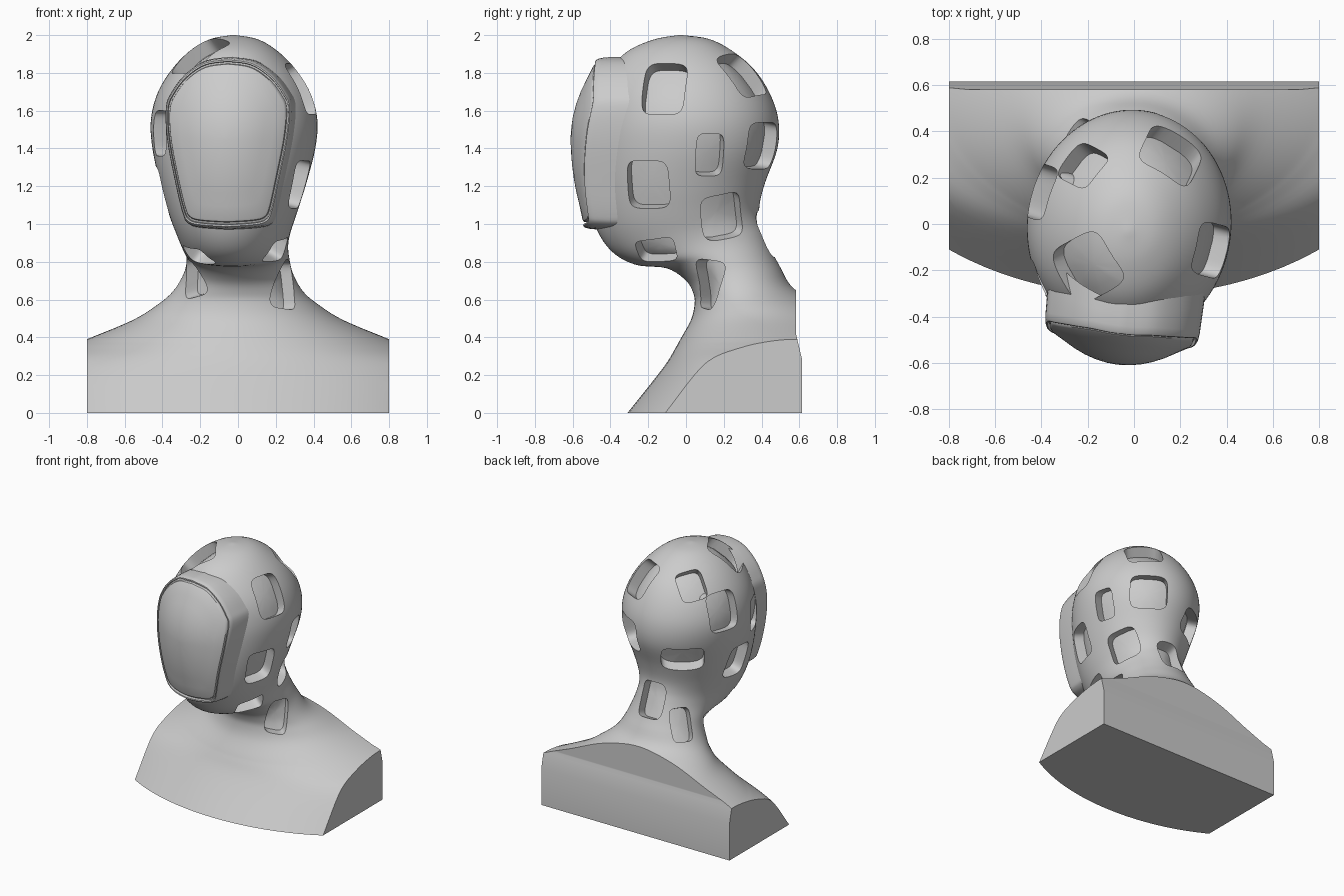
import bpy, bmesh
from math import sin, cos, pi, radians, copysign
from mathutils import Vector, Matrix
from mathutils.bvhtree import BVHTree

if "Cube" in bpy.data.objects:
    bpy.data.objects.remove(bpy.data.objects["Cube"])

YAW = -6.5  # the head is turned slightly to its right


def spline(keys, steps):
    """Catmull-Rom interpolation through a list of tuples."""
    out = []
    for i in range(len(keys) - 1):
        p0, p1 = keys[max(i - 1, 0)], keys[i]
        p2, p3 = keys[i + 1], keys[min(i + 2, len(keys) - 1)]
        for s in range(steps):
            t = s / steps
            out.append([b + .5 * t * (c - a + t * (2*a - 5*b + 4*c - d + t * (3*(b - c) + d - a)))
                        for a, b, c, d in zip(p0, p1, p2, p3)])
    out.append(list(keys[-1]))
    return out


def loft(bm, rings, cap_start=True, cap_end=True):
    """Bridge closed rings of points into a tube."""
    rows = [[bm.verts.new(p) for p in r] for r in rings]
    n = len(rows[0])
    for a, b in zip(rows, rows[1:]):
        for j in range(n):
            k = (j + 1) % n
            bm.faces.new((a[j], a[k], b[k], b[j]))
    if cap_start:
        bm.faces.new(rows[0][::-1])
    if cap_end:
        bm.faces.new(rows[-1])


def finish(bm, name):
    bmesh.ops.recalc_face_normals(bm, faces=bm.faces)
    me = bpy.data.meshes.new(name)
    bm.to_mesh(me)
    ob = bpy.data.objects.new(name, me)
    bpy.context.collection.objects.link(ob)
    return ob


def boolean(ob, cutter, op):
    cutter.hide_render = True
    m = ob.modifiers.new(op, 'BOOLEAN')
    m.operation, m.object, m.solver = op, cutter, 'EXACT'
    bpy.context.view_layer.objects.active = ob
    bpy.ops.object.modifier_apply(modifier=m.name)
    bpy.data.objects.remove(cutter, do_unlink=True)


def smooth(ob, angle):
    bpy.ops.object.select_all(action='DESELECT')
    ob.select_set(True)
    bpy.context.view_layer.objects.active = ob
    bpy.ops.object.shade_smooth_by_angle(angle=radians(angle))


# Bust: tilted elliptical rings (front y, front z, back y, back z, half width, turn)
KEYS = [
    (-.31, 0, 1.51, 0, 1.28, 0), (-.12, .24, 1.32, .24, 1.16, 0),
    (-.055, .345, 1.26, .345, .91, 0), (-.03, .39, 1.23, .39, .8, 0),
    (.025, .49, .97, .49, .56, 0), (.045, .57, .755, .57, .43, 0),
    (.04, .63, .575, .655, .345, 0), (0, .70, .5, .77, .29, .2),
    (-.1, .765, .455, .86, .272, .5), (-.27, .785, .42, .95, .275, .9),
    (-.4, .86, .395, 1.02, .295, 1), (-.485, 1.0, .39, 1.1, .335, 1),
    (-.52, 1.2, .42, 1.22, .385, 1), (-.52, 1.4, .485, 1.4, .43, 1),
    (-.5, 1.55, .49, 1.55, .44, 1), (-.47, 1.69, .445, 1.69, .405, 1),
    (-.41, 1.81, .36, 1.82, .33, 1), (-.31, 1.915, .24, 1.92, .23, 1),
    (-.17, 1.977, .12, 1.98, .125, 1), (-.04, 2, -.02, 2, .01, 1)]
rings = []
for fy, fz, ky, kz, a, turn in spline(KEYS, 5):
    rot = Matrix.Rotation(radians(YAW) * turn, 3, 'Z')
    ring = []
    for j in range(96):
        t = 2 * pi * j / 96
        c = cos(t)
        p = rot @ Vector((a * sin(t), (fy + ky) / 2 + c * (ky - fy) / 2, (fz + kz) / 2 + c * (kz - fz) / 2))
        ring.append(p + Vector((-.02 * turn, 0, 0)))
    rings.append(ring)
bm = bmesh.new()
loft(bm, rings)
bmesh.ops.recalc_face_normals(bm, faces=bm.faces)
surface = BVHTree.FromBMesh(bm)
bust = finish(bm, "bust")

# Trim the shoulders with flat sides and a flat back
bm = bmesh.new()
section = [(-1, -.5), (.615, -.5), (.615, .28), (.582, .42), (.577, 2.5), (-1, 2.5)]
loft(bm, [[(x, y, z) for y, z in section] for x in (-.8, .8)])
boolean(bust, finish(bm, "shoulder_trim"), 'INTERSECT')

# Rounded pockets: x, y, z near the surface, width, height, roll
POCKETS = [
    (.36, -.12, 1.73, .23, .30, 0), (.17, .31, 1.80, .26, .28, .15),
    (.40, .13, 1.36, .15, .23, 0), (.21, .42, 1.41, .27, .25, 0),
    (.36, -.21, 1.20, .23, .26, 0), (.30, .21, 1.03, .23, .24, .2),
    (.19, -.15, .87, .22, .14, .1), (.25, .12, .68, .15, .26, -.15),
    (-.19, -.18, 1.87, .27, .30, 0), (-.21, .24, 1.80, .19, .22, .2),
    (-.41, -.23, 1.48, .17, .24, 0), (-.38, .13, 1.62, .24, .28, 0),
    (-.24, .38, 1.29, .30, .20, 0), (-.36, -.05, 1.19, .22, .26, -.1),
    (0, .43, .95, .19, .26, 0), (-.23, .38, .80, .15, .24, 0),
    (-.19, -.2, .86, .22, .14, -.1), (-.22, .12, .72, .14, .20, .15)]
DEPTH, SIDES = .08, 40
bm = bmesh.new()
for x, y, z, w, h, roll in POCKETS:
    loc, n = surface.find_nearest(Vector((x, y, z)))[:2]
    right = Vector((0, 0, 1)).cross(n).normalized()
    up = n.cross(right)

    def project(s, t):
        u = s * w / 2 * copysign(abs(cos(t)) ** .42, cos(t))
        v = s * h / 2 * copysign(abs(sin(t)) ** .42, sin(t))
        p = loc + right * (u * cos(roll) - v * sin(roll)) + up * (u * sin(roll) + v * cos(roll))
        hit = surface.ray_cast(p + n * .12, -n, .35)[0]
        return hit or p

    angles = [2 * pi * (j + .5) / SIDES for j in range(SIDES)]
    floor = [[project(s, t) - n * DEPTH for t in angles] for s in (.1, .4, .7, 1)]
    top = [[project(s, t) + n * .04 for t in angles] for s in (1, .7, .4, .1)]
    loft(bm, floor + top)
boolean(bust, finish(bm, "pocket_cutters"), 'DIFFERENCE')
smooth(bust, 32)

# Face plate: shield outline, bulged surface, grooved rim and a skirt into the head
HALF = [(0, 1.88), (.13, 1.86), (.235, 1.79), (.305, 1.70), (.335, 1.62), (.325, 1.45),
        (.28, 1.22), (.243, 1.06), (.215, 1.005), (.15, .985), (0, .975)]
half = spline(HALF, 5)
outline = half + [[-u, z] for u, z in half[-2:0:-1]]
PROFILE = [(1.01, 0, 1), (1.01, 0, .5), (1.0, .012, 0), (.99, -.008, 0), (.975, -.014, 0), (.957, -.01, 0),
           (.95, .012, 0), (.93, .012, 0), (.922, -.004, 0), (.9, -.006, 0),
           (.75, 0, 0), (.6, 0, 0), (.45, 0, 0), (.3, 0, 0), (.15, 0, 0), (.02, 0, 0)]
turn = Matrix.Rotation(radians(YAW), 3, 'Z')
rings = []
for s, dy, skirt in PROFILE:
    ring = []
    for u0, z0 in outline:
        u, z = u0 * s, 1.45 + (z0 - 1.45) * s
        y = -.612 + (.85 if z > 1.45 else .38) * (z - 1.45) ** 2 + 1.3 * u * u
        y += dy + skirt * (.11 + 1.2 * u * u)
        ring.append(turn @ Vector((u, y, z)))
    rings.append(ring)
bm = bmesh.new()
loft(bm, rings, cap_start=False)
plate = finish(bm, "face_plate")
# make sure the open shell faces forward
if sum(p.normal.y * p.area for p in plate.data.polygons) > 0:
    plate.data.flip_normals()
smooth(plate, 35)
